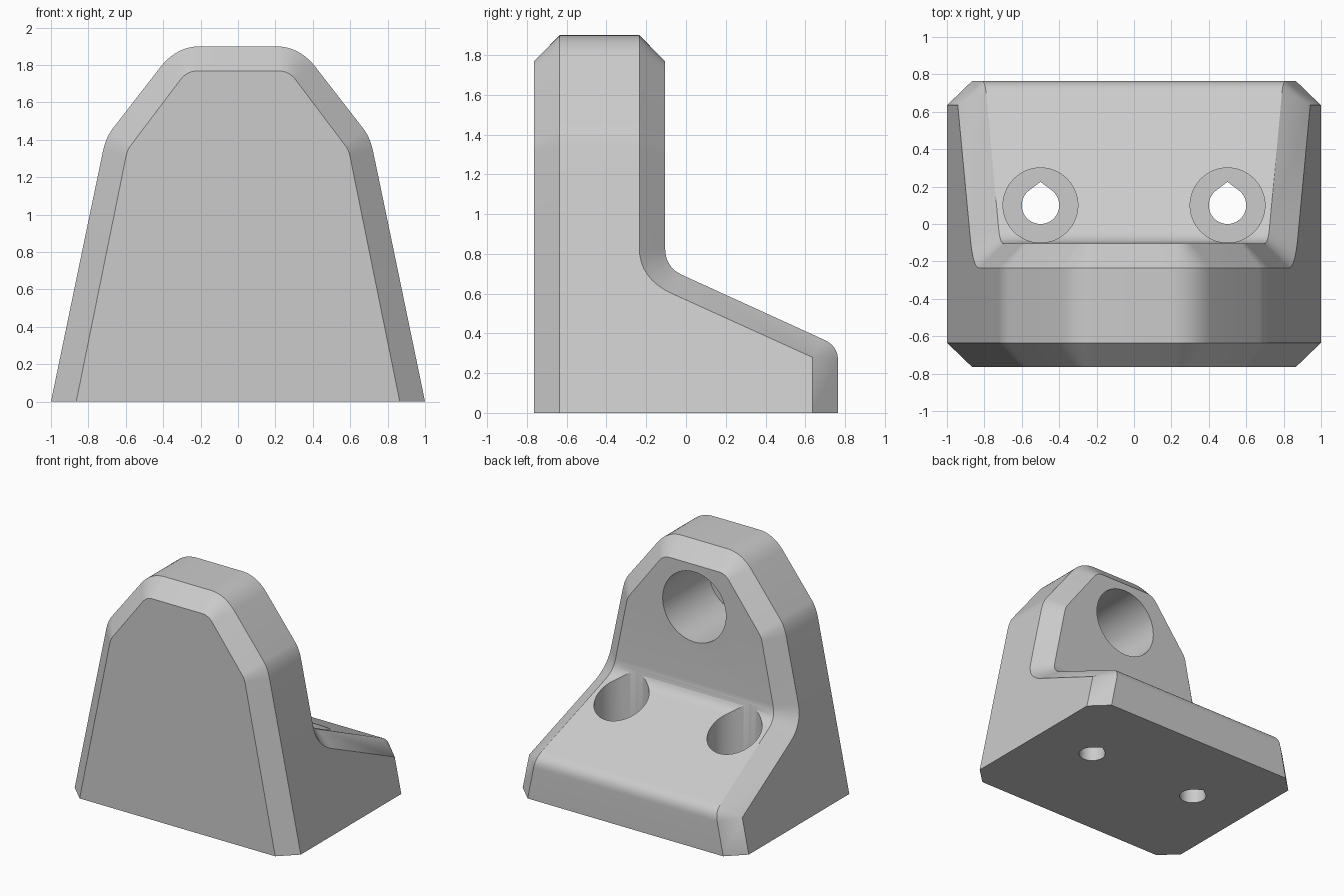
import bpy, bmesh, math
from mathutils import Vector

cube = bpy.data.objects.get("Cube")
if cube:
    bpy.data.objects.remove(cube, do_unlink=True)

FRONT, BACK, CHAMFER = -0.765, 0.765, 0.13

grey = bpy.data.materials.new("light_grey")
grey.use_nodes = True
grey.diffuse_color = (0.6, 0.6, 0.6, 1)
grey.node_tree.nodes["Principled BSDF"].inputs["Base Color"].default_value = (0.6, 0.6, 0.6, 1)


def rounded(start, corner, end, steps=8):
    """Rounded corner between two points."""
    a, b, c = Vector(start), Vector(corner), Vector(end)
    ts = [i / steps for i in range(steps + 1)]
    return [a * (1 - t) ** 2 + b * 2 * t * (1 - t) + c * t * t for t in ts]


def add_object(name, bm):
    bmesh.ops.remove_doubles(bm, verts=bm.verts, dist=0.0001)
    bmesh.ops.recalc_face_normals(bm, faces=bm.faces)
    mesh = bpy.data.meshes.new(name)
    bm.to_mesh(mesh)
    bm.free()
    mesh.materials.append(grey)
    obj = bpy.data.objects.new(name, mesh)
    bpy.context.collection.objects.link(obj)
    return obj


# Side outline of the foot and upright: foot nose, slope, inside corner
outer = [Vector((BACK, 0))]
outer += rounded((BACK, 0.26), (BACK, 0.34), (0.69, 0.37))
outer += rounded((-0.02, 0.694), (-0.105, 0.733), (-0.105, 0.83))
inner = [Vector((BACK - CHAMFER, 0))]
inner += [Vector((BACK - CHAMFER, 0.28))] * 9
inner += rounded((-0.07, 0.6), (-0.235, 0.675), (-0.235, 0.83))

# Stations from bottom to top: wall x, wall z, wall y, inset x, inset z, back y
stations = [(1 - 0.207 * w.y, w.y, w.x, 0.865 - 0.203 * b.y, b.y, b.x)
            for w, b in zip(inner, outer)]

# Tapered head: shoulder and rounded top
wall = rounded((0.723, 1.335), (0.706, 1.415), (0.67, 1.46)) + \
    rounded((0.41, 1.795), (0.325, 1.9), (0.2, 1.9))
inset = rounded((0.598, 1.315), (0.592, 1.345), (0.572, 1.372)) + \
    rounded((0.305, 1.725), (0.27, 1.768), (0.22, 1.768))
stations += [(w.x, w.y, -0.235, i.x, i.y, -0.105) for w, i in zip(wall, inset)]

# Loft chamfered eight-sided sections
bm = bmesh.new()
rings = []
for wx, wz, wy, ix, iz, iy in stations:
    half = [(ix, FRONT, iz), (wx, FRONT + CHAMFER, wz), (wx, wy, wz), (ix, iy, iz)]
    points = half + [(-x, y, z) for x, y, z in reversed(half)]
    rings.append([bm.verts.new(p) for p in points])
for low, high in zip(rings, rings[1:]):
    for i in range(8):
        j = (i + 1) % 8
        bm.faces.new((low[i], low[j], high[j], high[i]))
bm.faces.new(rings[0])
top = rings[-1]
for i in range(3):
    bm.faces.new((top[i], top[i + 1], top[6 - i], top[7 - i]))
bracket = add_object("bracket_body", bm)


def cut(name, outline, origin, u, v, depth):
    """Cut a prism, with its outline in the u-v plane, out of the bracket."""
    bm = bmesh.new()
    origin, u, v, depth = map(Vector, (origin, u, v, depth))
    face = bm.faces.new([bm.verts.new(origin + u * a + v * b) for a, b in outline])
    ext = bmesh.ops.extrude_face_region(bm, geom=[face])
    moved = [g for g in ext["geom"] if isinstance(g, bmesh.types.BMVert)]
    bmesh.ops.translate(bm, verts=moved, vec=depth)
    if face.is_valid and len(face.edges[0].link_faces) < 2:
        bm.faces.new(list(face.verts))
    cutter = add_object(name, bm)
    cutter.hide_render = True
    mod = bracket.modifiers.new(name, "BOOLEAN")
    mod.operation = "DIFFERENCE"
    mod.solver = "EXACT"
    mod.object = cutter
    bpy.context.view_layer.objects.active = bracket
    bpy.ops.object.modifier_apply(modifier=name)
    bpy.data.objects.remove(cutter, do_unlink=True)


def circle(radius, sides=64):
    angles = [math.tau * i / sides for i in range(sides)]
    return [(radius * math.cos(a), radius * math.sin(a)) for a in angles]


def teardrop(radius, tip, sides=40):
    spread = math.acos(radius / tip)
    start, sweep = math.pi / 2 + spread, math.tau - 2 * spread
    angles = [start + sweep * i / sides for i in range(sides + 1)]
    return [(0, tip)] + [(radius * math.cos(a), radius * math.sin(a)) for a in angles]


X, Y, Z = (1, 0, 0), (0, 1, 0), (0, 0, 1)

# Blind socket in the upright
cut("socket", circle(0.28), (0, 0.1, 1.43), X, Z, (0, -0.785, 0))

# Screw holes with wide pockets in the foot
for side in (-1, 1):
    cut("screw_pocket", circle(0.2), (side * 0.5, 0.1, 0.24), X, Y, (0, 0, 0.8))
    cut("screw_hole", teardrop(0.1, 0.125), (side * 0.5, 0.1, -0.1), X, Y, (0, 0, 0.5))

bpy.ops.object.select_all(action="DESELECT")
bracket.select_set(True)
bpy.context.view_layer.objects.active = bracket
bpy.ops.object.shade_smooth_by_angle(angle=math.radians(25))
